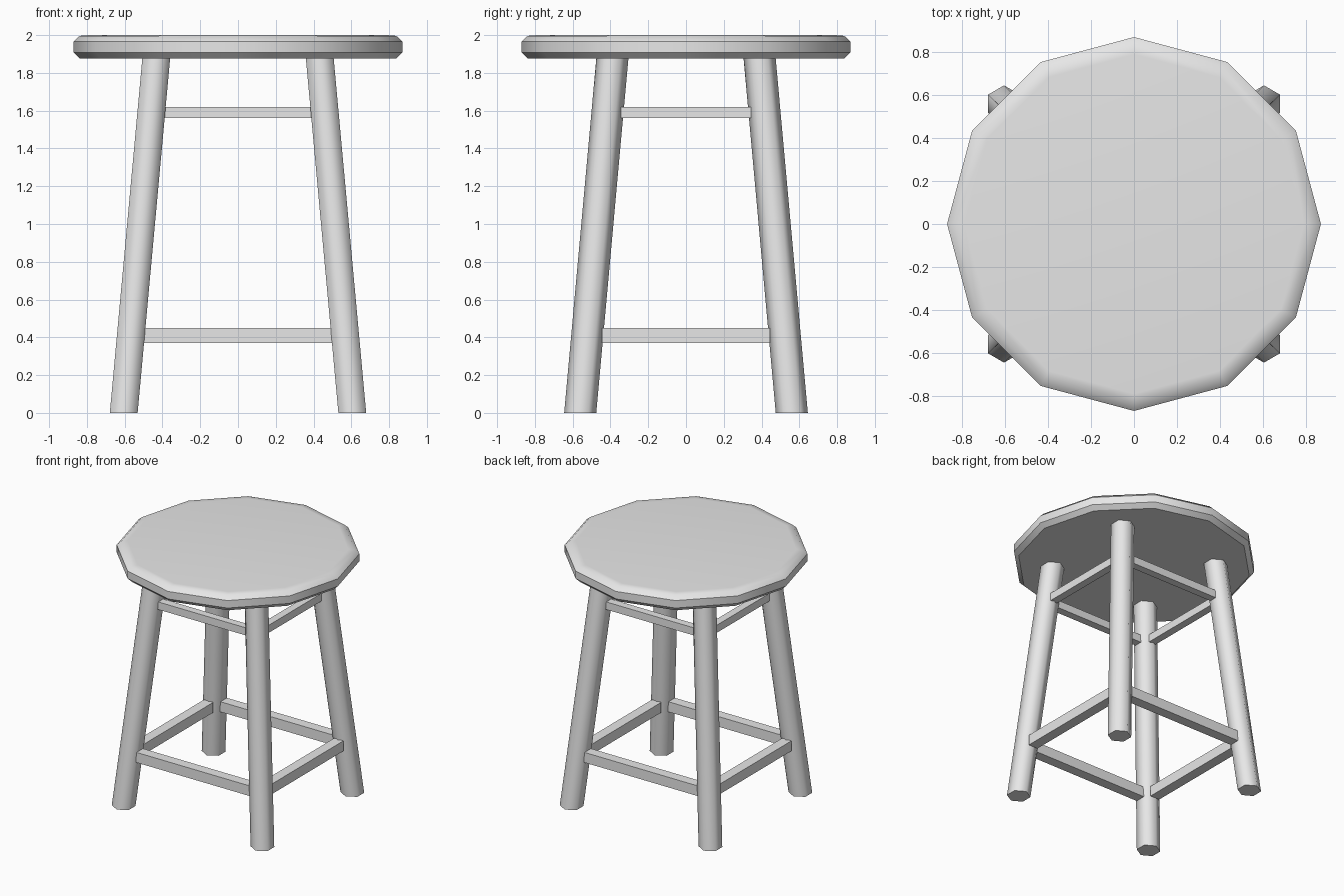
import bpy
import bmesh
from math import sin, cos, tau, radians

default = bpy.data.objects.get("Cube")
if default:
    bpy.data.objects.remove(default, do_unlink=True)

grey = bpy.data.materials.new("plain_grey")
grey.use_nodes = True
grey.diffuse_color = (0.8, 0.8, 0.8, 1)
grey.node_tree.nodes["Principled BSDF"].inputs["Base Color"].default_value = (0.8, 0.8, 0.8, 1)


def finish(name, bm, smooth_angle=None):
    """Turn a bmesh into a named grey object."""
    bmesh.ops.recalc_face_normals(bm, faces=bm.faces)
    mesh = bpy.data.meshes.new(name)
    bm.to_mesh(mesh)
    bm.free()
    mesh.materials.append(grey)
    obj = bpy.data.objects.new(name, mesh)
    bpy.context.collection.objects.link(obj)
    if smooth_angle:
        bpy.ops.object.select_all(action='DESELECT')
        obj.select_set(True)
        bpy.context.view_layer.objects.active = obj
        bpy.ops.object.shade_smooth_by_angle(angle=radians(smooth_angle))
    return obj


def loft(name, sides, rings, smooth_angle):
    """Capped tube through horizontal rings given as (x, y, radius, z)."""
    bm = bmesh.new()
    loops = [[bm.verts.new((x + r * sin(tau * i / sides), y + r * cos(tau * i / sides), z))
              for i in range(sides)] for x, y, r, z in rings]
    for low, high in zip(loops, loops[1:]):
        for i in range(sides):
            j = (i + 1) % sides
            bm.faces.new((low[i], low[j], high[j], high[i]))
    bm.faces.new(loops[0])
    bm.faces.new(loops[-1])
    return finish(name, bm, smooth_angle)


def bar(name, centre, size):
    """Square-edged rung."""
    bm = bmesh.new()
    bmesh.ops.create_cube(bm, size=1)
    for v in bm.verts:
        v.co = [c + s * k for c, s, k in zip(centre, size, v.co)]
    return finish(name, bm)


# Twelve-sided seat with a rounded rim
rim = [(0.836, 1.875), (0.87, 1.908), (0.87, 1.967), (0.838, 1.996), (0.79, 2.0)]
loft("seat", 12, [(0, 0, r, z) for r, z in rim], 44)


def leg_centre(z):
    return 0.605 - 0.0917 * z, 0.56 - 0.0907 * z


# Four splayed six-sided legs
for sx, side in ((1, "left"), (-1, "right")):
    for sy, end in ((-1, "front"), (1, "back")):
        rings = []
        for z in (0, 1.885):
            x, y = leg_centre(z)
            rings.append((sx * x, sy * y, 0.085, z))
        loft(f"{end}_{side}_leg", 6, rings, 65)

# Two levels of rungs: (name, height, thickness, half length across, half length deep)
for level, z, t, hx, hy in (("lower", 0.41, 0.08, 0.497, 0.445),
                            ("upper", 1.59, 0.06, 0.388, 0.343)):
    x, y = leg_centre(z)
    for s, end, side in ((-1, "front", "right"), (1, "back", "left")):
        bar(f"{level}_{end}_rung", (0, s * y, z), (2 * hx, t, t))
        bar(f"{level}_{side}_rung", (s * x, 0, z), (t, 2 * hy, t))
